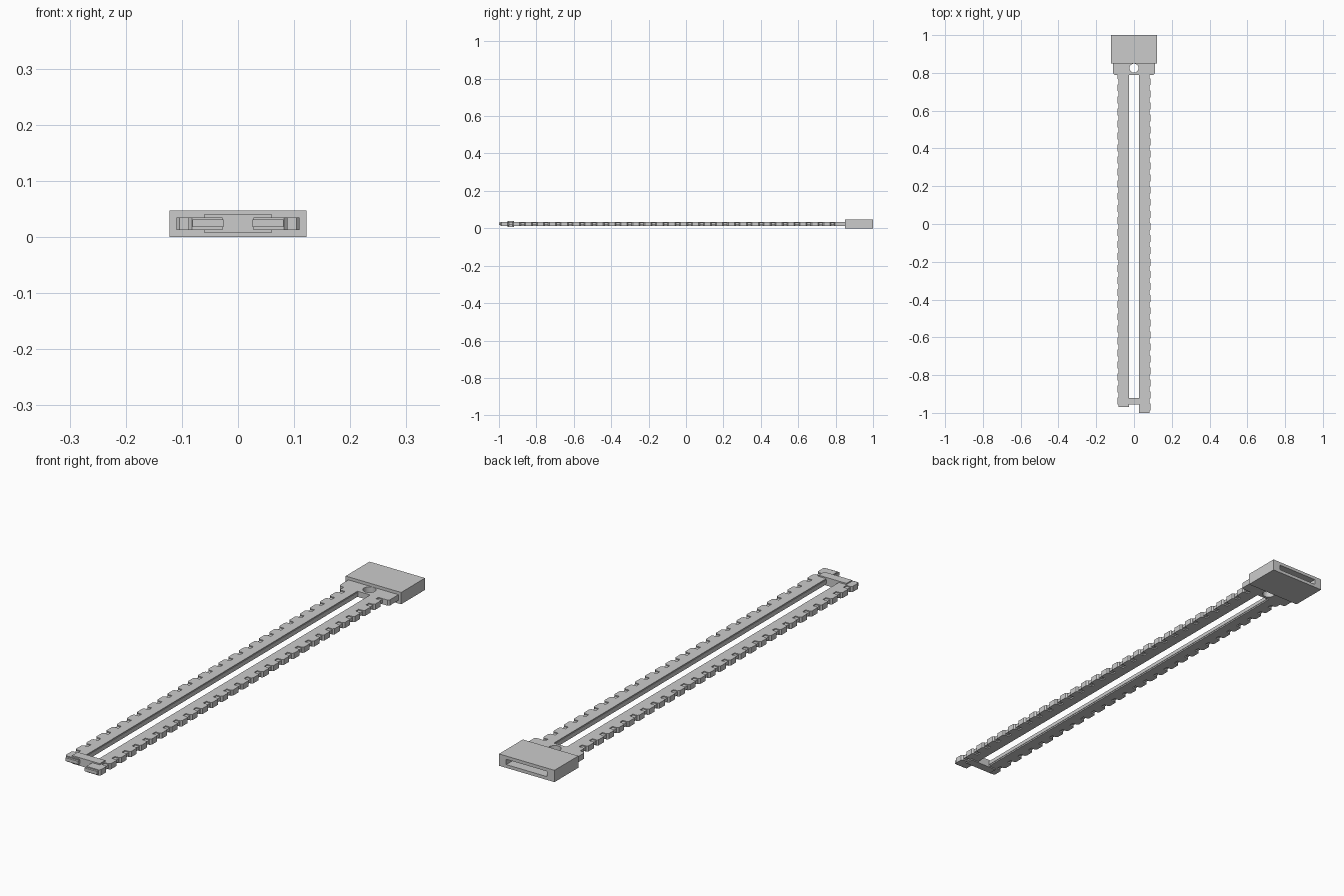
import bpy, bmesh

if "Cube" in bpy.data.objects:
    bpy.data.objects.remove(bpy.data.objects["Cube"])


def finish(bm, name):
    bmesh.ops.recalc_face_normals(bm, faces=bm.faces[:])
    me = bpy.data.meshes.new(name)
    bm.to_mesh(me)
    bm.free()
    ob = bpy.data.objects.new(name, me)
    bpy.context.collection.objects.link(ob)
    return ob


def prism(name, outline, z0, z1):
    bm = bmesh.new()
    face = bm.faces.new([bm.verts.new((x, y, z0)) for x, y in outline])
    ext = bmesh.ops.extrude_face_region(bm, geom=[face])["geom"]
    top = [v for v in ext if isinstance(v, bmesh.types.BMVert)]
    bmesh.ops.translate(bm, verts=top, vec=(0, 0, z1 - z0))
    return finish(bm, name)


def box(name, x0, x1, y0, y1, z0, z1):
    return prism(name, [(x0, y0), (x1, y0), (x1, y1), (x0, y1)], z0, z1)


def cut(target, cutter):
    mod = target.modifiers.new("cut", "BOOLEAN")
    mod.operation = "DIFFERENCE"
    mod.solver = "EXACT"
    mod.object = cutter
    bpy.context.view_layer.objects.active = target
    bpy.ops.object.modifier_apply(modifier="cut")
    bpy.data.objects.remove(cutter)


# Thick end housing with a slot open to the back
housing = box("end_housing", -0.122, 0.122, 0.85, 1.0, 0, 0.047)
cut(housing, box("slot_cutter", -0.09, 0.09, 0.87, 1.1, 0.013, 0.034))

# Neck plate with chamfered shoulders and a round through hole
neck = prism("neck_plate", [(-0.11, 0.855), (-0.11, 0.797), (-0.104, 0.79),
                            (0.104, 0.79), (0.11, 0.797), (0.11, 0.855)],
             0.0125, 0.035)
bpy.ops.mesh.primitive_cylinder_add(vertices=32, radius=0.024, depth=0.2,
                                    location=(0, 0.825, 0.024))
cut(neck, bpy.context.object)

# Toothed rails, each a comb-shaped plate around a thinner core
PITCH, GAP, CH = 0.0638, 0.019, 0.006
INNER, ROOT, OUTER = 0.028, 0.064, 0.088
END = 0.795


def rail(side, name, start):
    pts = [(INNER, start)]
    y = start
    while y < END - 0.02:
        e = min(y + PITCH - GAP, END)
        pts += [(ROOT, y), (OUTER - CH, y), (OUTER, y + CH),
                (OUTER, e - CH), (OUTER - CH, e), (ROOT, e)]
        y += PITCH
    pts += [(ROOT, END + 0.001), (INNER, END + 0.001)]
    prism(name + "_toothed_rail", [(side * x, y) for x, y in pts], 0.0125, 0.035)
    box(name + "_rail_core", *sorted((side * 0.026, side * 0.081)),
        start - 0.008, END, 0.018, 0.031)


rail(1, "right", -0.992)
rail(-1, "left", -0.96)

# Crossbar clamping the two rails near the front
box("front_crossbar", -0.061, 0.061, -0.955, -0.92, 0.008, 0.04)
